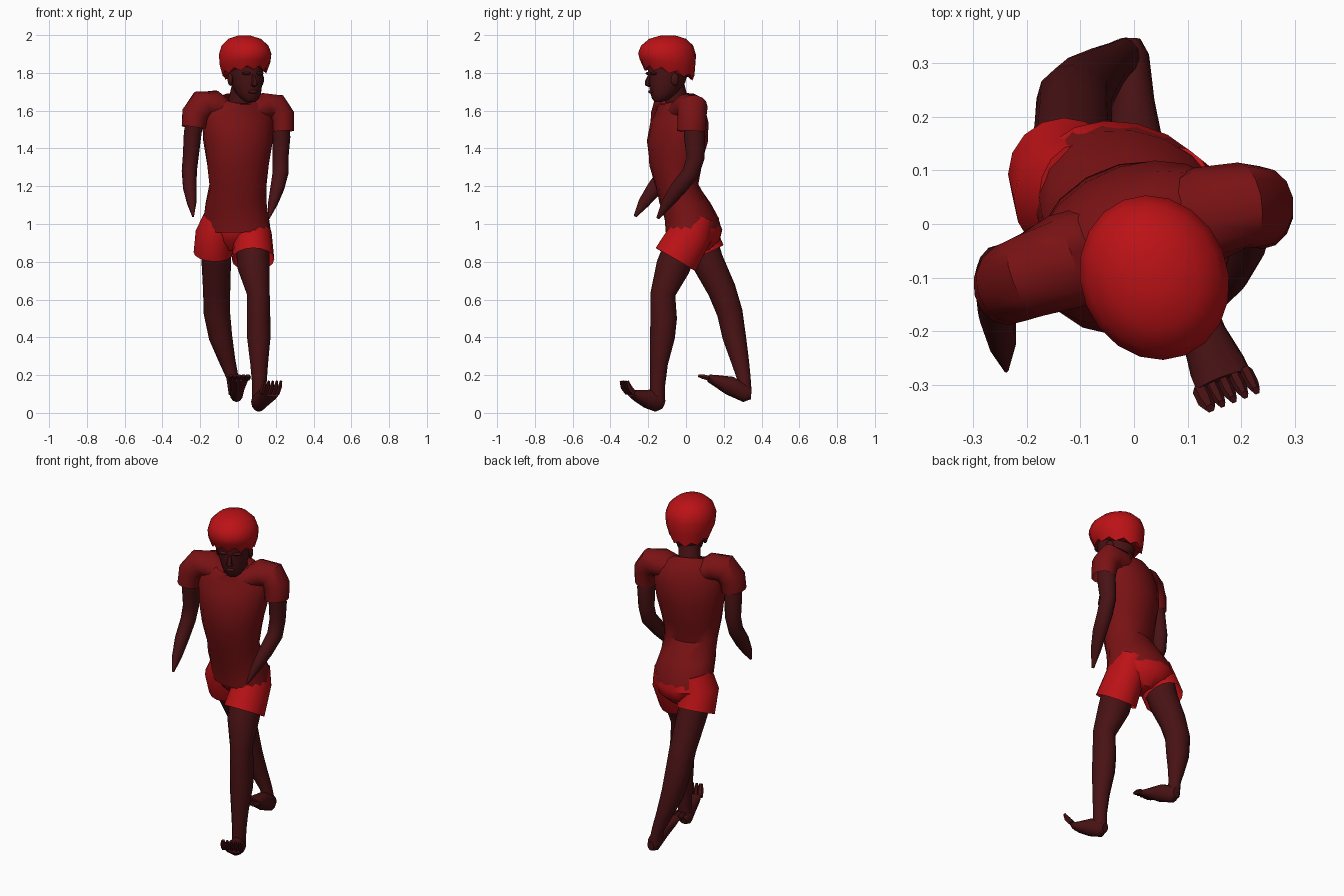
import bpy, bmesh
from math import sin, cos, pi, radians
from mathutils import Vector, Matrix


def material(name, rgb):
    m = bpy.data.materials.new(name)
    m.diffuse_color = (*rgb, 1)
    return m


SKIN = material("skin", (0.065, 0.006, 0.007))
SHIRT = material("shirt cloth", (0.19, 0.006, 0.007))
BRIGHT = material("bright red", (0.5, 0.006, 0.008))


def finish(name, bm, mat):
    bmesh.ops.recalc_face_normals(bm, faces=bm.faces)
    me = bpy.data.meshes.new(name)
    bm.to_mesh(me)
    bm.free()
    for p in me.polygons:
        p.use_smooth = True
    me.set_sharp_from_angle(angle=radians(40))
    me.materials.append(mat)
    ob = bpy.data.objects.new(name, me)
    bpy.context.collection.objects.link(ob)
    return ob


def loft(name, rings, mat, cap_start=True, cap_end=True):
    """Skin a list of point rings."""
    bm = bmesh.new()
    vs = [[bm.verts.new(p) for p in r] for r in rings]
    n = len(vs[0])
    for a, b in zip(vs, vs[1:]):
        for i in range(n):
            j = (i + 1) % n
            bm.faces.new((a[i], a[j], b[j], b[i]))
    if cap_start:
        bm.faces.new(vs[0])
    if cap_end:
        bm.faces.new(vs[-1])
    return finish(name, bm, mat)


def ring(x, y, z, a, b, yaw=0, pitch=0, n=18, jag=0):
    """Level ellipse turned by yaw; positive pitch lifts its back."""
    m = Matrix.Rotation(radians(yaw), 3, 'Z') @ Matrix.Rotation(radians(pitch), 3, 'X')
    c = Vector((x, y, z))
    return [c + m @ Vector((a * cos(2 * pi * i / n), b * sin(2 * pi * i / n), jag * (-1) ** i))
            for i in range(n)]


def tube(name, path, mat, ref=(1, 0, 0), n=12, cap_start=True, cap_end=True):
    """Loft along path points (x, y, z, half width along ref, half depth)."""
    pts = [Vector(p[:3]) for p in path]
    rings = []
    for i, p in enumerate(path):
        if 0 < i < len(pts) - 1:
            t = (pts[i] - pts[i - 1]).normalized() + (pts[i + 1] - pts[i]).normalized()
        else:
            k = max(i, 1)
            t = pts[k] - pts[k - 1]
        t.normalize()
        r = Vector(ref)
        u = (r - t * r.dot(t)).normalized()
        v = t.cross(u)
        rings.append([pts[i] + u * p[3] * cos(2 * pi * j / n) + v * p[4] * sin(2 * pi * j / n)
                      for j in range(n)])
    return loft(name, rings, mat, cap_start, cap_end)


def blob(name, c, s, mat, yaw=0):
    bm = bmesh.new()
    m = Matrix.Translation(c) @ Matrix.Rotation(radians(yaw), 4, 'Z') @ Matrix.Diagonal((*s, 1))
    bmesh.ops.create_uvsphere(bm, u_segments=10, v_segments=6, radius=1, matrix=m)
    return finish(name, bm, mat)


# Shirt body, twisted between hips and shoulders
loft("shirt_body", [
    ring(-.01, .04, .965, .188, .142, -20, 4),
    ring(-.01, .03, 1.03, .178, .143, -15),
    ring(-.01, -.005, 1.11, .163, .135, -8),
    ring(0, -.05, 1.21, .152, .115, 5),
    ring(0, -.055, 1.31, .166, .138, 12),
    ring(0, -.045, 1.44, .188, .158, 22),
    ring(0, -.035, 1.54, .198, .142, 25),
    ring(0, -.03, 1.61, .185, .115, 25, 8),
    ring(0, -.045, 1.655, .13, .095, 25, 14),
    ring(0, -.055, 1.665, .085, .08, 25, 20),
], SHIRT, False, False)

# Puffed sleeves
Y = (0, 1, 0)
tube("sleeve_right", [
    (-.06, -.05, 1.59, .09, .06), (-.13, -.07, 1.635, .09, .075),
    (-.19, -.095, 1.63, .08, .08), (-.226, -.11, 1.58, .076, .074),
    (-.236, -.115, 1.51, .074, .064)], SHIRT, Y, 14, True, False)
tube("sleeve_left", [
    (.06, -.02, 1.58, .09, .06), (.14, .02, 1.62, .09, .075),
    (.2, .035, 1.615, .08, .078), (.232, .032, 1.57, .076, .07),
    (.238, .027, 1.49, .074, .06)], SHIRT, Y, 14, True, False)

# Bare arms tapering to a point
tube("arm_right", [
    (-.22, -.105, 1.6, .05, .045), (-.24, -.1, 1.48, .055, .047),
    (-.25, -.085, 1.36, .047, .042), (-.258, -.1, 1.28, .044, .04),
    (-.255, -.165, 1.19, .042, .036), (-.245, -.225, 1.11, .03, .025),
    (-.238, -.27, 1.04, .008, .005)], SKIN, Y)
tube("arm_left", [
    (.225, .035, 1.58, .05, .045), (.23, .045, 1.46, .055, .047),
    (.225, .05, 1.35, .048, .042), (.225, .025, 1.27, .045, .042),
    (.208, -.04, 1.19, .043, .037), (.185, -.1, 1.11, .031, .026),
    (.163, -.15, 1.03, .008, .005)], SKIN, Y)

# Shorts: seat and two legs
loft("shorts_seat", [
    ring(-.01, .04, 1.05, .15, .115, -18), ring(-.012, .052, .97, .178, .135, -20),
    ring(-.015, .06, .91, .14, .115, -20), ring(-.015, .06, .86, .06, .06, -20)], BRIGHT)
tube("shorts_leg_right", [
    (-.1, .05, 1.04, .08, .1), (-.125, .05, .95, .1, .115),
    (-.131, .095, .845, .104, .112)], BRIGHT, n=16, cap_end=False)
tube("shorts_leg_left", [
    (.07, .05, 1.04, .08, .1), (.078, .025, .95, .1, .115),
    (.08, -.055, .812, .112, .122)], BRIGHT, n=16, cap_end=False)

# Legs, striding
tube("leg_right", [
    (-.12, .07, .92, .085, .09), (-.115, .115, .8, .078, .085),
    (-.113, .19, .65, .072, .075), (-.112, .232, .53, .07, .068),
    (-.092, .256, .4, .062, .062), (-.058, .285, .28, .044, .048),
    (-.03, .305, .19, .032, .037), (-.015, .312, .1, .034, .036)], SKIN)
tube("leg_left", [
    (.075, -.01, .92, .09, .09), (.083, -.07, .77, .085, .09),
    (.108, -.122, .63, .06, .066), (.109, -.118, .5, .062, .07),
    (.11, -.125, .4, .062, .066), (.112, -.143, .26, .047, .047),
    (.113, -.15, .15, .038, .04), (.112, -.152, .06, .038, .04)], SKIN)


def foot(side, path, across, toe_mid, toe_tip, big):
    tube("foot_" + side, path, SKIN)
    base = Vector(path[-1][:3])
    across = Vector(across)
    for i in range(5):
        off = across * (i - 2) * .023
        size = .016 if (i if big > 0 else 4 - i) == 0 else .012
        tube("toe_%s_%d" % (side, i + 1), [
            (*(base + off), size, .015), (*(Vector(toe_mid) + off), size, .014),
            (*(Vector(toe_tip) + off), size * .6, .008)], SKIN, across, 6)


foot("left", [
    (.103, -.118, .045, .022, .025), (.108, -.145, .055, .04, .052),
    (.13, -.205, .075, .042, .05), (.155, -.265, .092, .053, .03),
    (.167, -.292, .105, .054, .02)], (.93, .36, 0),
    (.178, -.315, .135), (.185, -.327, .168), 1)
foot("right", [
    (-.008, .345, .1, .02, .028), (-.008, .315, .102, .036, .046),
    (-.002, .23, .145, .04, .05), (.003, .155, .172, .05, .03),
    (.005, .12, .184, .05, .02)], (1, 0, 0),
    (.006, .09, .192), (.007, .065, .197), -1)

# Neck and head, turned to one side
T = 22
tube("neck", [(0, -.03, 1.58, .075, .07), (.012, -.05, 1.66, .06, .06),
              (.03, -.075, 1.76, .057, .06)], SKIN)
loft("head", [
    ring(.068, -.145, 1.647, .025, .02, T), ring(.064, -.135, 1.662, .045, .045, T),
    ring(.055, -.115, 1.695, .066, .077, T), ring(.045, -.1, 1.75, .082, .1, T),
    ring(.042, -.095, 1.81, .088, .11, T), ring(.04, -.095, 1.88, .09, .11, T)], SKIN)


def on_face(side, forward, z):
    """Point measured from the head axis, across and toward the face."""
    v = Matrix.Rotation(radians(T), 3, 'Z') @ Vector((side, -forward, 0))
    return Vector((.045, -.1, z)) + v


tube("nose", [(*on_face(0, .1, 1.79), .008, .008), (*on_face(0, .112, 1.755), .013, .014),
              (*on_face(0, .112, 1.738), .019, .012), (*on_face(0, .1, 1.732), .01, .008)],
     SKIN, on_face(1, 0, 0) - on_face(0, 0, 0), 8)
blob("lips", on_face(0, .092, 1.7), (.026, .012, .01), SKIN, T)
for s, side in ((-1, "right"), (1, "left")):
    blob("brow_" + side, on_face(s * .038, .093, 1.797), (.026, .014, .008), SKIN, T + s * 18)
    blob("ear_" + side, on_face(s * .088, -.01, 1.765), (.014, .024, .034), SKIN, T)

# Rounded mop of hair with a ragged rim
loft("hair", [
    ring(.038, -.09, 1.805, .09, .112, T, -14, 20),
    ring(.034, -.09, 1.8, .112, .138, T, -12, 20, .012),
    ring(.037, -.098, 1.85, .133, .15, T, -8, 20),
    ring(.038, -.1, 1.9, .137, .156, T, -2, 20),
    ring(.037, -.1, 1.945, .122, .14, T, 0, 20),
    ring(.035, -.097, 1.98, .085, .1, T, 0, 20),
    ring(.033, -.095, 1.998, .03, .04, T, 0, 20)], BRIGHT)
